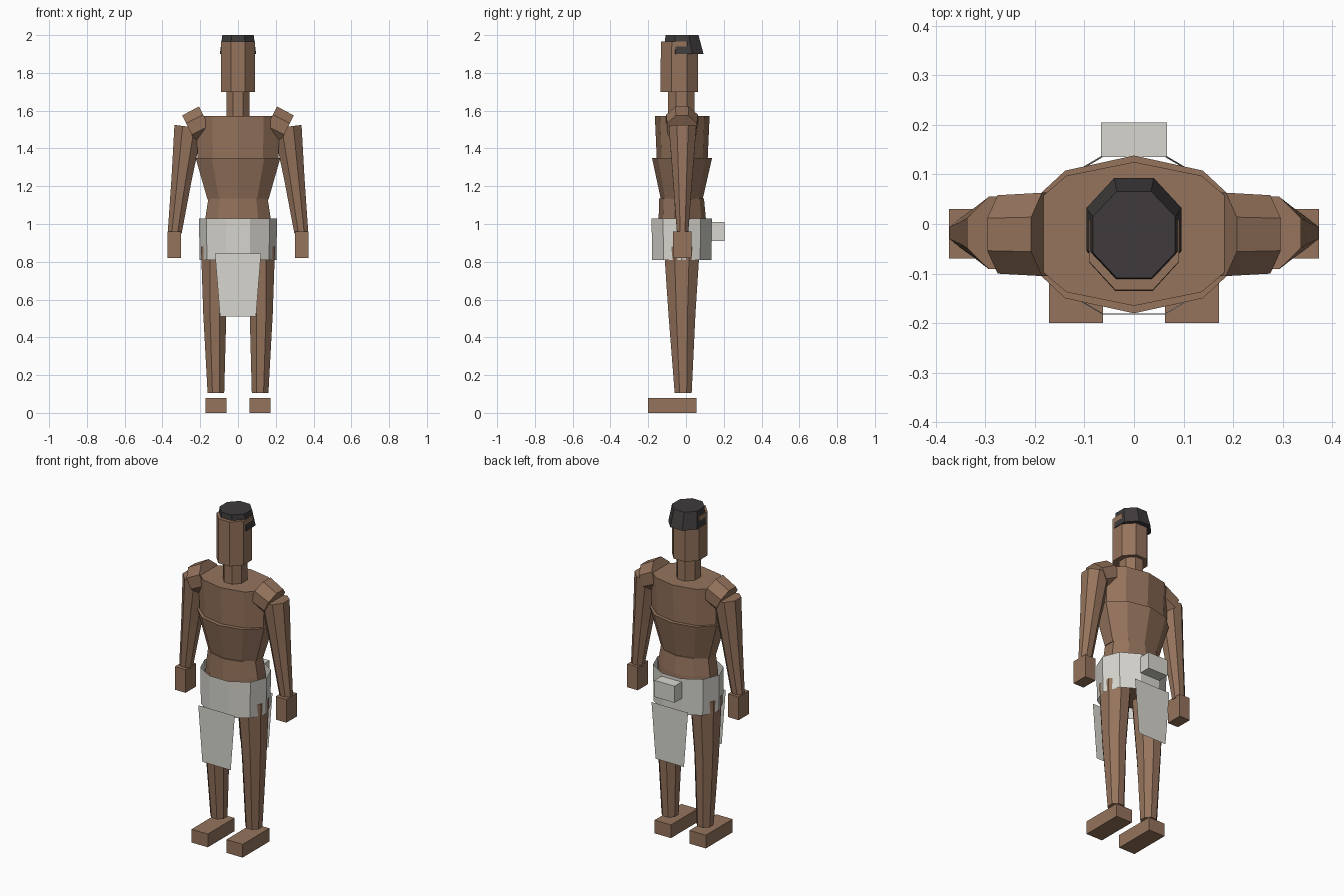
import bpy, math
from mathutils import Vector

if "Cube" in bpy.data.objects:
    bpy.data.objects.remove(bpy.data.objects["Cube"])


def material(name, rgb):
    m = bpy.data.materials.new(name)
    m.diffuse_color = (*rgb, 1)
    m.use_nodes = True
    m.node_tree.nodes["Principled BSDF"].inputs["Base Color"].default_value = m.diffuse_color
    return m


SKIN = material("brown skin", (0.30, 0.172, 0.107))
CLOTH = material("off white cloth", (0.68, 0.67, 0.62))
HAIR = material("dark hair", (0.050, 0.044, 0.045))


def add_mesh(name, verts, faces, mat):
    me = bpy.data.meshes.new(name)
    me.from_pydata(verts, [], faces)
    me.materials.append(mat)
    ob = bpy.data.objects.new(name, me)
    bpy.context.collection.objects.link(ob)
    return ob


def tube(name, rings, sides, mat, flat=True, caps=True):
    """Loft rings of (center, half width, half depth); flat puts a facet at the front.
    Rings stand square to the line from the first to the last center."""
    axis = (Vector(rings[-1][0]) - Vector(rings[0][0])).normalized()
    if axis.z < 0 and abs(axis.z) < 0.6:
        depth, width = Vector((0, 1, 0)), Vector((0, 1, 0)).cross(axis)
    else:
        # vertical parts keep level rings unless their axis leans
        depth = Vector((0, 1, 0))
        width = depth.cross(axis) if abs(axis.x) > 0.1 else Vector((1, 0, 0))
    start = 0.5 if flat else 0
    verts = []
    for c, hw, hd in rings:
        for i in range(sides):
            a = 2 * math.pi * (i + start) / sides
            verts.append(Vector(c) + width * hw * math.sin(a) - depth * hd * math.cos(a))
    n = sides
    faces = [(r * n + i, r * n + (i + 1) % n, (r + 1) * n + (i + 1) % n, (r + 1) * n + i)
             for r in range(len(rings) - 1) for i in range(n)]
    if caps:
        faces += [tuple(reversed(range(n))), tuple(range((len(rings) - 1) * n, len(rings) * n))]
    ob = add_mesh(name, verts, faces, mat)
    # make all faces point outward
    import bmesh
    bm = bmesh.new()
    bm.from_mesh(ob.data)
    bmesh.ops.recalc_face_normals(bm, faces=bm.faces)
    bm.to_mesh(ob.data)
    bm.free()
    return ob


def box(name, x, y, z, mat):
    verts = [(a, b, c) for c in z for b in y for a in x]
    faces = [(0, 2, 3, 1), (4, 5, 7, 6), (0, 1, 5, 4), (2, 6, 7, 3), (0, 4, 6, 2), (1, 3, 7, 5)]
    return add_mesh(name, verts, faces, mat)


def level(z, hw, y0, y1, k=1.0, x=0):
    """Level ring spanning y0..y1, with k turning flat-to-flat sizes into radii."""
    return ((x, (y0 + y1) / 2, z), hw * k, (y1 - y0) / 2 * k)


K8 = 1 / math.cos(math.pi / 8)
K10 = 1 / math.cos(math.pi / 10)

# torso
tube("upper_chest", [level(1.35, 0.225, -0.155, 0.115), level(1.573, 0.232, -0.165, 0.125)],
     10, SKIN, flat=False)
tube("ribcage", [level(1.13, 0.17, -0.133, 0.088), level(1.35, 0.236, -0.18, 0.138)],
     10, SKIN, flat=False)
tube("belly", [level(0.86, 0.19, -0.15, 0.11), level(1.03, 0.182, -0.145, 0.105),
               level(1.135, 0.165, -0.142, 0.095)], 10, SKIN, flat=False)

# head
tube("neck", [level(1.53, 0.062, -0.095, 0.045, K8), level(1.71, 0.062, -0.095, 0.045, K8)], 8, SKIN)
tube("head", [level(1.70, 0.091, -0.135, 0.064, K8), level(1.967, 0.091, -0.133, 0.064, K8)], 8, SKIN)
tube("hair", [level(1.90, 0.096, -0.115, 0.093, K8), level(2.0, 0.083, -0.109, 0.066, K8)], 8, HAIR)

# waist wrap, knot and hanging flaps
tube("waist_wrap", [level(0.81, 0.203, -0.18, 0.135, 1), level(1.03, 0.207, -0.182, 0.138, 1)],
     10, CLOTH, caps=False)
wrap = bpy.data.objects["waist_wrap"]
for v in wrap.data.vertices:
    v.co.y = -0.022 + (v.co.y + 0.022) * K10
box("back_knot", (-0.067, 0.067), (0.135, 0.205), (0.91, 1.01), CLOTH)
for name, y in (("front_flap", -0.205), ("back_flap", 0.155)):
    face = (0, 1, 2, 3) if y < 0 else (3, 2, 1, 0)
    add_mesh(name, [(-0.095, y, 0.51), (0.095, y, 0.51), (0.122, y, 0.845), (-0.122, y, 0.845)],
             [face], CLOTH)

# limbs on both sides
for side, s in (("left", -1), ("right", 1)):
    tube(side + "_shoulder", [((s * 0.17, -0.021, 1.548), 0.083 * K8, 0.084 * K8),
                              ((s * 0.26, -0.021, 1.503), 0.08 * K8, 0.079 * K8)], 8, SKIN)
    tube(side + "_arm", [((s * 0.335, -0.018, 0.955), 0.04, 0.03 * K8),
                         ((s * 0.299, -0.018, 1.235), 0.058, 0.051 * K8),
                         ((s * 0.262, -0.018, 1.515), 0.075 * K8, 0.073 * K8)], 8, SKIN)
    hx = sorted((s * 0.302, s * 0.373))
    box(side + "_hand", hx, (-0.07, 0.03), (0.82, 0.96), SKIN)
    tube(side + "_leg", [level(0.105, 0.044, -0.06, 0.03, K8, s * 0.117),
                         level(0.525, 0.061, -0.093, 0.05, K8, s * 0.123),
                         level(0.88, 0.079, -0.117, 0.073, K8, s * 0.117)], 8, SKIN)
    fx = sorted((s * 0.062, s * 0.171))
    box(side + "_foot", fx, (-0.2, 0.055), (0.0, 0.08), SKIN)
